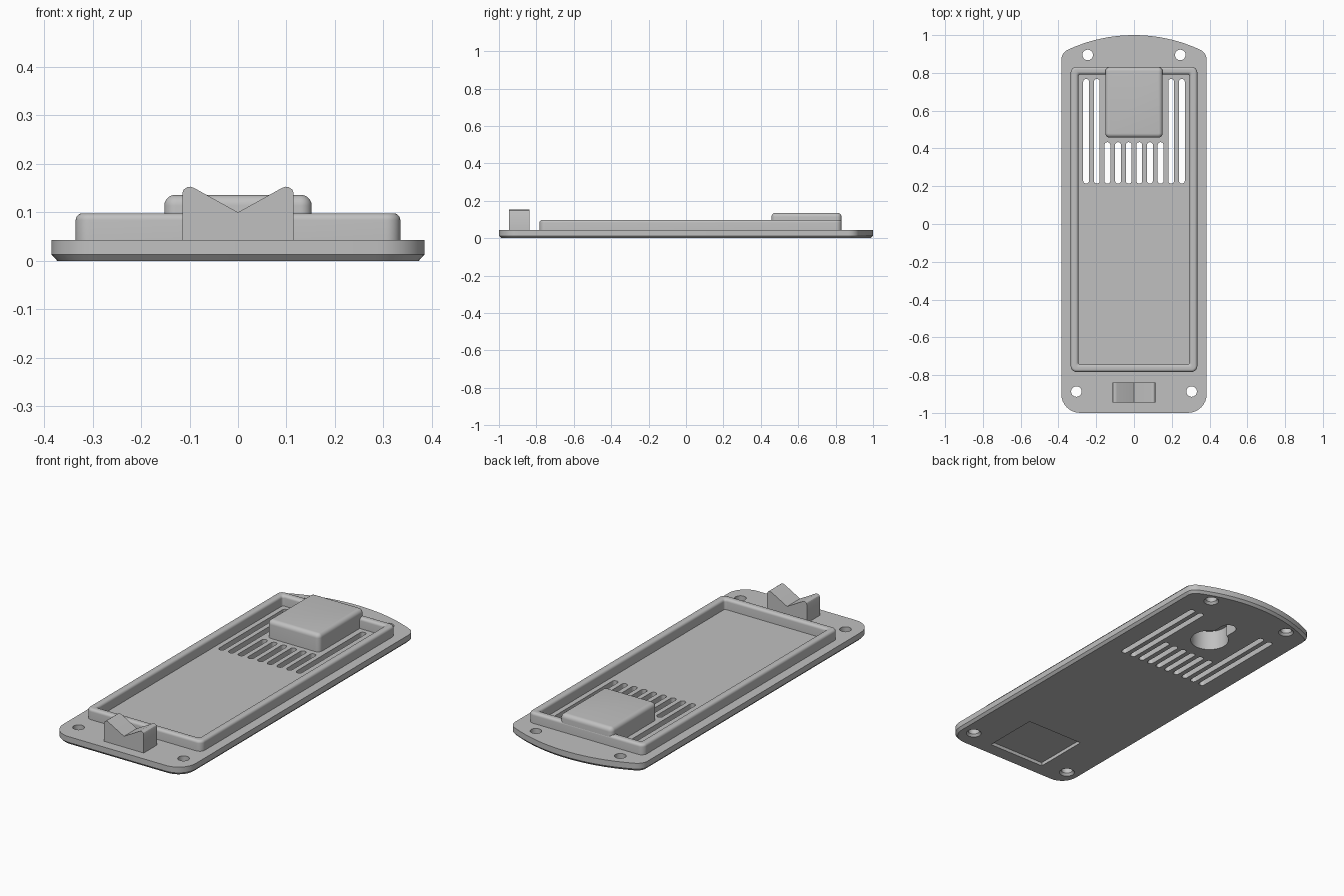
import bpy
import bmesh
from math import sin, cos, pi, sqrt, radians, asin
from mathutils import Vector

if "Cube" in bpy.data.objects:
    bpy.data.objects.remove(bpy.data.objects["Cube"])

grey = bpy.data.materials.new("plain grey")
grey.use_nodes = True
GREY = (0.53, 0.53, 0.53, 1)
grey.diffuse_color = GREY
grey.node_tree.nodes["Principled BSDF"].inputs["Base Color"].default_value = GREY


def arc(cx, cy, r, a0, a1, n=8):
    """Points on an arc, angles in radians."""
    return [(cx + r * cos(a0 + (a1 - a0) * i / n),
             cy + r * sin(a0 + (a1 - a0) * i / n)) for i in range(n + 1)]


def rounded_rect(x0, x1, y0, y1, r, inset=0.0, least=0.012):
    x0, x1, y0, y1 = x0 + inset, x1 - inset, y0 + inset, y1 - inset
    r = max(r - inset, least)
    corners = [(x1 - r, y1 - r), (x0 + r, y1 - r), (x0 + r, y0 + r), (x1 - r, y0 + r)]
    points = []
    for k, (cx, cy) in enumerate(corners):
        points += arc(cx, cy, r, k * pi / 2, (k + 1) * pi / 2)
    return points


def at_z(outline, z):
    return [Vector((x, y, z)) for x, y in outline]


def loft(bm, loops, ring=False):
    """Skin a stack of equal loops; cap the ends unless it closes on itself."""
    rows = [[bm.verts.new(p) for p in loop] for loop in loops]
    count = len(rows[0])
    pairs = list(zip(rows, rows[1:]))
    if ring:
        pairs.append((rows[-1], rows[0]))
    else:
        bm.faces.new(rows[0][::-1])
        bm.faces.new(rows[-1])
    for a, b in pairs:
        for i in range(count):
            j = (i + 1) % count
            bm.faces.new((a[i], a[j], b[j], b[i]))


def make(name, lofts, ring=False):
    bm = bmesh.new()
    for loops in lofts:
        loft(bm, loops, ring)
    bmesh.ops.recalc_face_normals(bm, faces=bm.faces)
    mesh = bpy.data.meshes.new(name)
    bm.to_mesh(mesh)
    bm.free()
    obj = bpy.data.objects.new(name, mesh)
    bpy.context.collection.objects.link(obj)
    mesh.materials.append(grey)
    return obj


def activate(obj):
    bpy.ops.object.select_all(action='DESELECT')
    obj.select_set(True)
    bpy.context.view_layer.objects.active = obj


def cut(obj, cutter):
    activate(obj)
    mod = obj.modifiers.new("cut", 'BOOLEAN')
    mod.operation = 'DIFFERENCE'
    mod.solver = 'EXACT'
    mod.object = cutter
    bpy.ops.object.modifier_apply(modifier=mod.name)


PLATE_TOP = 0.043
EMBED = 0.03


# Base plate: rounded front corners, bowed back edge, chamfered underside
def plate_outline(inset):
    w, big, r = 0.385 - inset, 0.83 - inset, 0.06 - inset
    cy = 0.17
    # fillet circle touching both the side and the bowed edge
    fx = w - r
    fy = cy + sqrt((big - r) ** 2 - fx ** 2)
    lean = asin(fx / (big - r))
    right = arc(fx, fy, r, 0, pi / 2 - lean)
    bow = arc(0, cy, big, pi / 2 - lean, pi / 2 + lean, 32)[1:-1]
    left = [(-x, y) for x, y in reversed(right)]
    rf = 0.1 - inset
    front = (arc(-w + rf, -0.9, rf, pi, 1.5 * pi)
             + arc(w - rf, -0.9, rf, 1.5 * pi, 2 * pi))
    return right + bow + left + front


plate = make("base_plate", [[at_z(plate_outline(0.012), 0),
                             at_z(plate_outline(0), 0.013),
                             at_z(plate_outline(0), PLATE_TOP)]])

# Raised rim with rounded top edges
RIM, THICK, ROUND = 0.098, 0.04, 0.014
section = [(0, EMBED)]
section += arc(ROUND, RIM - ROUND, ROUND, pi, pi / 2, 5)
section += arc(THICK - ROUND, RIM - ROUND, ROUND, pi / 2, 0, 5)
section += [(THICK, EMBED)]
rim = make("raised_rim", [[at_z(rounded_rect(-0.335, 0.335, -0.783, 0.832, 0.03, i), z)
                           for i, z in section]], ring=True)

# Hanger housing with softened edges
soft = 0.022
profile = [(0, EMBED)] + arc(soft, 0.136 - soft, soft, pi, pi / 2, 6)
housing = make("hanger_housing", [[at_z(rounded_rect(-0.152, 0.152, 0.457, 0.831, 0.024, i, 0.002), z)
                                   for i, z in profile]])

# Notched rest block
half = [(0.115, EMBED), (0.115, 0.14), (0.112, 0.147), (0.105, 0.152),
        (0.098, 0.153), (0.09, 0.15)]
notch = half + [(0, 0.1)] + [(-x, z) for x, z in reversed(half)]
block = make("notched_rest", [[[Vector((x, y, z)) for x, z in notch]
                               for y in (-0.946, -0.838)]])

# Cutters: vent slots, screw holes with countersinks, keyhole, label recess
slots = []
for side in (-1, 1):
    for k in range(5):
        x = side * (k + 0.5) * 0.0563
        back = 0.768 if k > 2 else 0.433
        outline = rounded_rect(x - 0.0155, x + 0.0155, 0.214, back, 0.015)
        slots.append([at_z(outline, -0.01), at_z(outline, 0.06)])

holes = []
for hx, hy in ((0.305, -0.887), (0.245, 0.895)):
    for side in (-1, 1):
        holes.append([at_z(arc(side * hx, hy, r, 0, 2 * pi, 24)[:-1], z)
                      for r, z in ((0.046, -0.01), (0.028, 0.012), (0.028, 0.06))])

KEY_Y, KEY_R, KEY_W = 0.59, 0.095, 0.04
gap = asin(KEY_W / KEY_R)
key = (arc(0, KEY_Y, KEY_R, pi / 2 + gap, 2.5 * pi - gap, 32)
       + arc(0, 0.735, KEY_W, 0, pi, 12))
keyhole = [at_z(key, -0.01), at_z(key, 0.105)]

label = rounded_rect(-0.166, 0.166, -0.918, -0.617, 0.003, 0, 0.003)
recess = [at_z(label, -0.01), at_z(label, 0.018)]

plate_cutter = make("plate_cutter", slots + holes + [keyhole, recess])
key_cutter = make("key_cutter", [keyhole])
cut(plate, plate_cutter)
cut(housing, key_cutter)
for cutter in (plate_cutter, key_cutter):
    bpy.data.objects.remove(cutter)

for part in (plate, rim, housing, block):
    activate(part)
    bpy.ops.object.shade_smooth_by_angle(angle=radians(30))
